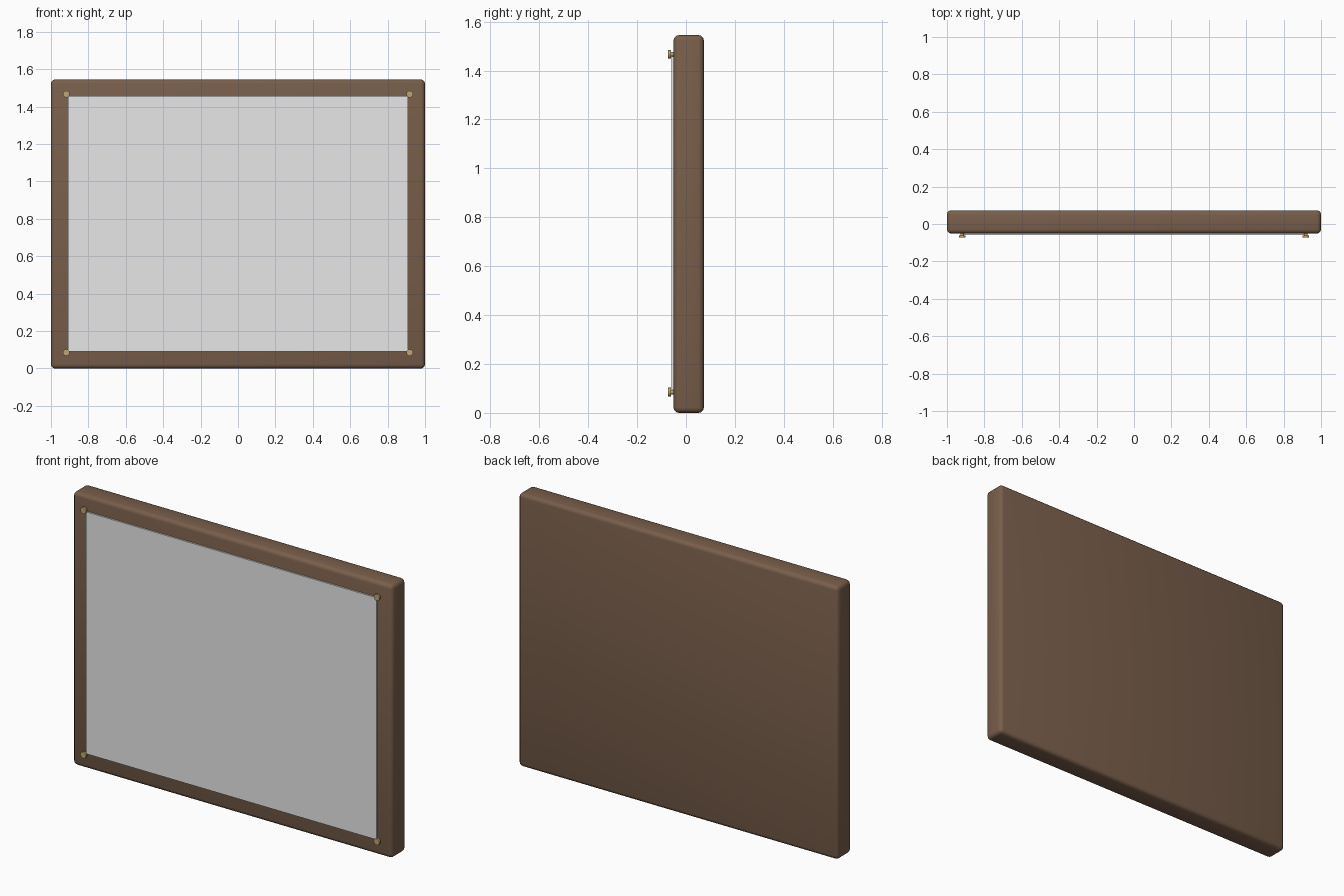
import bpy, math

if "Cube" in bpy.data.objects:
    bpy.data.objects.remove(bpy.data.objects["Cube"])

def material(name, color):
    m = bpy.data.materials.new(name)
    m.diffuse_color = (*color, 1)
    m.use_nodes = True
    m.node_tree.nodes["Principled BSDF"].inputs["Base Color"].default_value = m.diffuse_color
    return m

wood = material("dark wood", (0.19, 0.112, 0.07))
sheet = material("pale grey", (0.8, 0.8, 0.8))
brass = material("brass", (0.52, 0.38, 0.16))

def finish(obj, name, mat, bevel=0, segments=3):
    obj.name = name
    obj.data.materials.append(mat)
    if bevel:
        mod = obj.modifiers.new("bevel", 'BEVEL')
        mod.width, mod.segments = bevel, segments
        bpy.ops.object.modifier_apply(modifier=mod.name)
    bpy.ops.object.shade_smooth_by_angle(angle=math.radians(40))

def box(name, lo, hi, mat, bevel=0):
    bpy.ops.mesh.primitive_cube_add(size=1, location=[(a + b) / 2 for a, b in zip(lo, hi)])
    obj = bpy.context.object
    obj.scale = [b - a for a, b in zip(lo, hi)]
    bpy.ops.object.transform_apply(location=False, rotation=False, scale=True)
    finish(obj, name, mat, bevel)

def disc(name, x, z, y0, y1, radius, mat):
    bpy.ops.mesh.primitive_cylinder_add(vertices=16, radius=radius, depth=y1 - y0,
                                        location=(x, (y0 + y1) / 2, z),
                                        rotation=(math.pi / 2, 0, 0))
    finish(bpy.context.object, name, mat)

# Backing board with rounded edges, and the thin sheet on its front
box("backing_board", (-1, -0.051, 0), (1, 0.073, 1.545), wood, 0.022)
box("front_sheet", (-0.909, -0.06, 0.09), (0.909, -0.0505, 1.458), sheet)

# Pins at the four corners: a shaft with a wider head
for x, side in ((-0.918, "left"), (0.918, "right")):
    for z, level in ((0.085, "lower"), (1.467, "upper")):
        disc(f"pin_shaft_{level}_{side}", x, z, -0.066, -0.045, 0.009, brass)
        disc(f"pin_head_{level}_{side}", x, z, -0.073, -0.0615, 0.018, brass)
